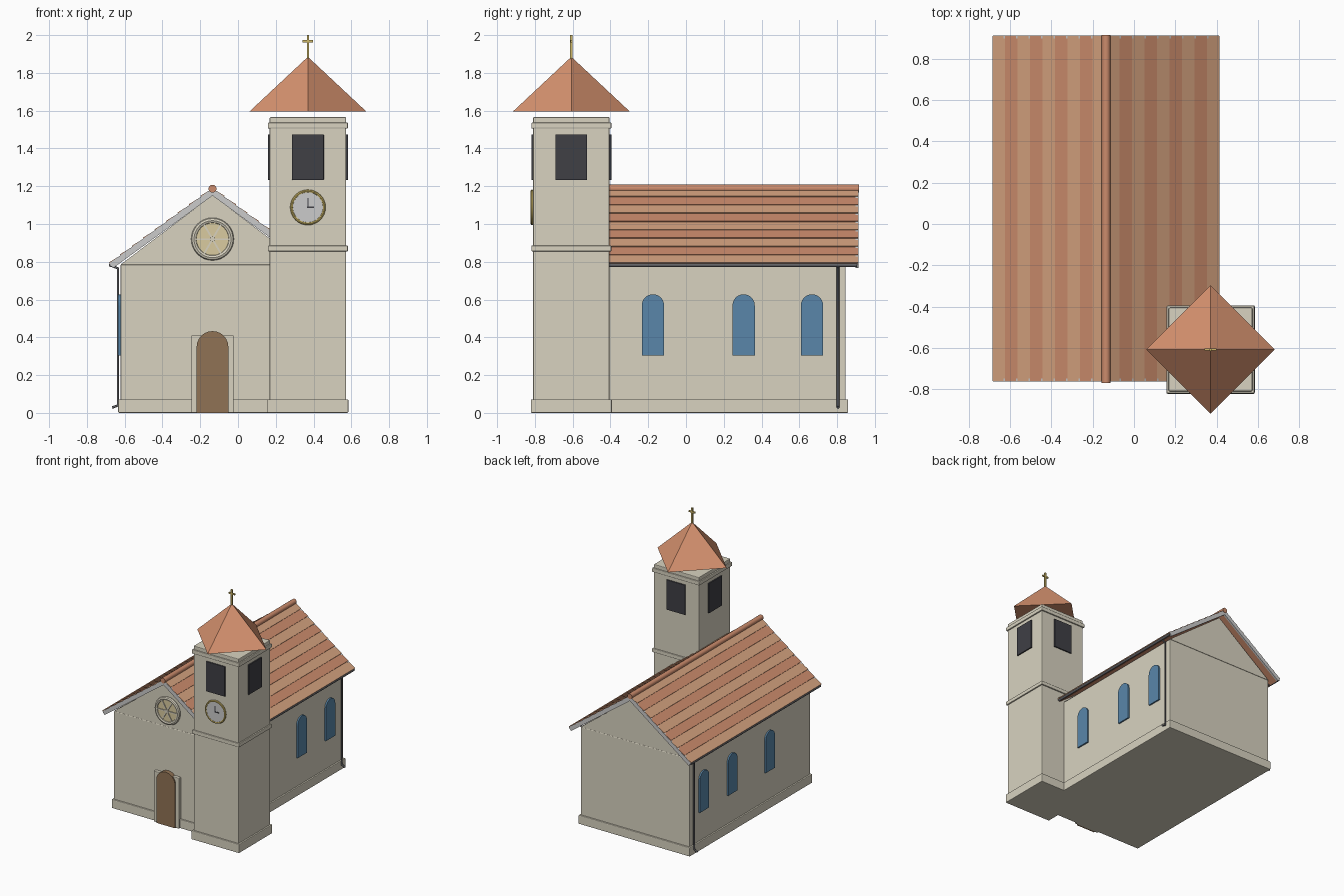
import bpy, bmesh
from math import sin, cos, pi, atan2, hypot
from mathutils import Vector, Matrix

if "Cube" in bpy.data.objects:
    bpy.data.objects.remove(bpy.data.objects["Cube"])


def mat(name, r, g, b):
    m = bpy.data.materials.new(name)
    m.diffuse_color = (r, g, b, 1)
    m.use_nodes = True
    m.node_tree.nodes["Principled BSDF"].inputs["Base Color"].default_value = m.diffuse_color
    return m


STONE = mat("stone", 0.69, 0.65, 0.53)
TILE_A = mat("tile", 0.60, 0.26, 0.15)
TILE_B = mat("tile_light", 0.66, 0.36, 0.21)
SPIRE = mat("spire_tile", 0.68, 0.29, 0.16)
GLASS = mat("glass", 0.10, 0.24, 0.40)
DARK = mat("louvre", 0.05, 0.05, 0.06)
WOOD = mat("wood", 0.28, 0.17, 0.09)
GOLD = mat("gold", 0.62, 0.48, 0.14)
AMBER = mat("amber_glass", 0.70, 0.60, 0.35)
WHITE = mat("white", 0.75, 0.75, 0.73)
METAL = mat("gutter_metal", 0.12, 0.12, 0.13)


def finish(bm, name, m, bevel=0, smooth=False):
    bmesh.ops.recalc_face_normals(bm, faces=bm.faces)
    me = bpy.data.meshes.new(name)
    bm.to_mesh(me)
    bm.free()
    ob = bpy.data.objects.new(name, me)
    bpy.context.collection.objects.link(ob)
    me.materials.append(m)
    if bevel:
        b = ob.modifiers.new("bevel", 'BEVEL')
        b.width, b.segments = bevel, 2
    if smooth:
        bpy.context.view_layer.objects.active = ob
        ob.select_set(True)
        bpy.ops.object.shade_smooth_by_angle()
        ob.select_set(False)
    return ob


def box(name, x, y, z, m, bevel=0):
    bm = bmesh.new()
    lo, hi = Vector((x[0], y[0], z[0])), Vector((x[1], y[1], z[1]))
    M = Matrix.Translation((lo + hi) / 2) @ Matrix.Diagonal((*(hi - lo), 1))
    bmesh.ops.create_cube(bm, size=1, matrix=M)
    return finish(bm, name, m, bevel)


def prism(name, pts, axis, a, b, m, bevel=0, smooth=False):
    """Extrude a 2D outline (horizontal, z) along x or y from a to b."""
    bm = bmesh.new()
    P = (lambda u, z, d: (u, d, z)) if axis == 'y' else (lambda u, z, d: (d, u, z))
    f = bm.faces.new([bm.verts.new(P(u, z, a)) for u, z in pts])
    new = bmesh.ops.extrude_face_region(bm, geom=[f])['geom']
    off = Vector(P(0, 0, b - a))
    bmesh.ops.translate(bm, vec=off, verts=[v for v in new if isinstance(v, bmesh.types.BMVert)])
    return finish(bm, name, m, bevel, smooth)


def arch(c, w, z0, z1, n=12):
    r = w / 2
    return [(c - r, z0), (c + r, z0)] + [(c + r * cos(pi * i / n), z1 - r + r * sin(pi * i / n))
                                         for i in range(n + 1)]


def disc(cx, cz, r, n=32):
    return [(cx + r * cos(2 * pi * i / n), cz + r * sin(2 * pi * i / n)) for i in range(n)]


def bar(cx, cz, ang, r0, r1, w):
    d, n = Vector((cos(ang), sin(ang))), Vector((-sin(ang), cos(ang))) * w / 2
    c = Vector((cx, cz))
    return [c + d * r0 - n, c + d * r1 - n, c + d * r1 + n, c + d * r0 + n]


def torus(name, c, R, r, m):
    bpy.ops.mesh.primitive_torus_add(location=c, rotation=(pi / 2, 0, 0), major_radius=R,
                                     minor_radius=r, major_segments=32, minor_segments=8)
    ob = bpy.context.object
    ob.name = name
    ob.data.materials.append(m)
    bpy.ops.object.shade_smooth_by_angle()


def pipe(name, pts, r, m):
    cu = bpy.data.curves.new(name, 'CURVE')
    cu.dimensions, cu.bevel_depth, cu.bevel_resolution, cu.use_fill_caps = '3D', r, 2, True
    s = cu.splines.new('POLY')
    s.points.add(len(pts) - 1)
    for p, q in zip(s.points, pts):
        p.co = (*q, 1)
    ob = bpy.data.objects.new(name, cu)
    cu.materials.append(m)
    bpy.context.collection.objects.link(ob)


CX = -0.135            # nave centre line
HW = 0.487             # nave half width
YF, YB = -0.70, 0.845  # nave front and back walls

# nave walls, plinth and gable
box("nave_walls", (CX - HW, CX + HW), (YF, YB), (0, 0.785), STONE, 0.005)
box("nave_plinth", (CX - HW - 0.012, CX + HW + 0.012), (YF - 0.012, YB + 0.013), (0, 0.072), STONE, 0.005)
prism("gable", [(CX - HW, 0.785), (CX + HW, 0.785), (CX, 1.152)], 'y', YF, YB, STONE)

# roof slopes: deck, overlapping tile courses, barge boards, gutters and downpipes
RUN, Z0, Z1 = 0.545, 0.79, 1.187
N = 9
for side, s in (("left", -1), ("right", 1)):
    L = hypot(RUN, Z1 - Z0)
    d = Vector((-s * RUN, Z1 - Z0)) / L          # up the slope
    n = Vector((s * (Z1 - Z0), RUN)) / L         # out of the slope
    eave = Vector((CX + s * RUN, Z0))
    top = eave + d * L
    prism(f"{side}_roof_deck", [eave - n * .022, top - n * .022, top - n * .004, eave - n * .004],
          'y', -0.755, 0.903, TILE_A)
    for i in range(N):
        a, b = eave + d * (L * i / N), eave + d * (L * (i + 1) / N)
        prism(f"{side}_tile_course_{i + 1}", [a - n * .008, b - n * .008, b + n * .001, a + n * .007],
              'y', -0.76, 0.91, TILE_A if i % 2 else TILE_B)
    for end, y in (("front", -0.762), ("back", 0.897)):
        prism(f"{side}_{end}_barge_board", [eave - n * .03, top - n * .03, top + n * .002, eave + n * .002],
              'y', y, y + 0.015, WHITE)
    gx = CX + s * (RUN - 0.006)
    pipe(f"{side}_gutter", [(gx, -0.755, 0.782), (gx, 0.905, 0.782)], 0.01, METAL)
    px = CX + s * (HW + 0.014)
    pipe(f"{side}_downpipe", [(gx, 0.805, 0.782), (px, 0.805, 0.765), (px, 0.805, 0.04),
                              (px + s * 0.03, 0.805, 0.028)], 0.007, METAL)
    # arched side windows
    for i, y in enumerate((-0.175, 0.305, 0.667)):
        w = CX + s * HW
        prism(f"{side}_window_{i + 1}", arch(y, 0.118, 0.305, 0.628), 'x', w - s * .01, w + s * .012, GLASS)
prism("ridge_tile", disc(CX, 1.187, 0.021, 16), 'y', -0.77, 0.915, TILE_A, smooth=True)

# front door with stone surround
box("door_surround", (CX - 0.112, CX + 0.112), (YF - 0.025, YF + 0.01), (0, 0.41), STONE, 0.004)
prism("door", arch(CX, 0.168, 0, 0.433), 'y', YF - 0.034, YF + 0.01, WOOD)

# rose window
RZ = 0.92
prism("rose_glass", disc(CX, RZ, 0.09), 'y', YF - 0.014, YF + 0.01, AMBER)
torus("rose_ring", (CX, YF - 0.008, RZ), 0.098, 0.015, STONE)
for k in range(3):
    prism(f"rose_spoke_{k + 1}", bar(CX, RZ, k * pi / 3, -0.088, 0.088, 0.009), 'y', YF - 0.02, YF, STONE)
prism("rose_hub", disc(CX, RZ, 0.014, 16), 'y', YF - 0.022, YF, STONE)

# tower: stacked square stages around its centre
TX, TY, TH = 0.37, -0.607, 0.202
for name, h, z0, z1 in (("tower_body", TH, 0, 1.51), ("tower_plinth", TH + .012, 0, 0.072),
                        ("tower_string_course", TH + .010, 0.855, 0.886),
                        ("tower_cornice", TH + .010, 1.505, 1.537), ("tower_cap", TH, 1.53, 1.566)):
    box(name, (TX - h, TX + h), (TY - h, TY + h), (z0, z1), STONE, 0.005)

# belfry openings on all four sides
for i, s in enumerate((-1, 1)):
    y, x = TY + s * TH, TX + s * TH
    box(f"belfry_opening_y{i + 1}", (TX - .084, TX + .084), (y - .01, y + .01), (1.233, 1.475), DARK, 0.003)
    box(f"belfry_opening_x{i + 1}", (x - .01, x + .01), (TY - .084, TY + .084), (1.233, 1.475), DARK, 0.003)

# clock
KZ, KY = 1.088, TY - TH
prism("clock_face", disc(TX, KZ, 0.086), 'y', KY - 0.010, KY + 0.005, WHITE)
torus("clock_rim", (TX, KY - 0.006, KZ), 0.086, 0.008, GOLD)
prism("minute_hand", bar(TX, KZ, pi / 2, -0.004, 0.05, 0.006), 'y', KY - 0.014, KY - 0.008, DARK)
prism("hour_hand", bar(TX, KZ, 0, -0.004, 0.032, 0.007), 'y', KY - 0.014, KY - 0.008, DARK)

# spire: four-sided cone set diagonally, floating just above the cap
bm = bmesh.new()
bmesh.ops.create_cone(bm, cap_ends=True, segments=4, radius1=0.31, radius2=0, depth=0.29,
                      matrix=Matrix.Translation((TX, TY, 1.74)))
bmesh.ops.remove_doubles(bm, verts=bm.verts, dist=1e-4)
far = max(bm.verts, key=lambda v: v.co.x)
ang = atan2(far.co.y - TY, far.co.x - TX)
bmesh.ops.rotate(bm, verts=bm.verts, cent=(TX, TY, 0), matrix=Matrix.Rotation(-ang, 3, 'Z'))
finish(bm, "spire", SPIRE)

# cross
box("cross_upright", (TX - .006, TX + .006), (TY - .006, TY + .006), (1.86, 2.0), GOLD)
box("cross_arm", (TX - .028, TX + .028), (TY - .005, TY + .005), (1.961, 1.973), GOLD)
